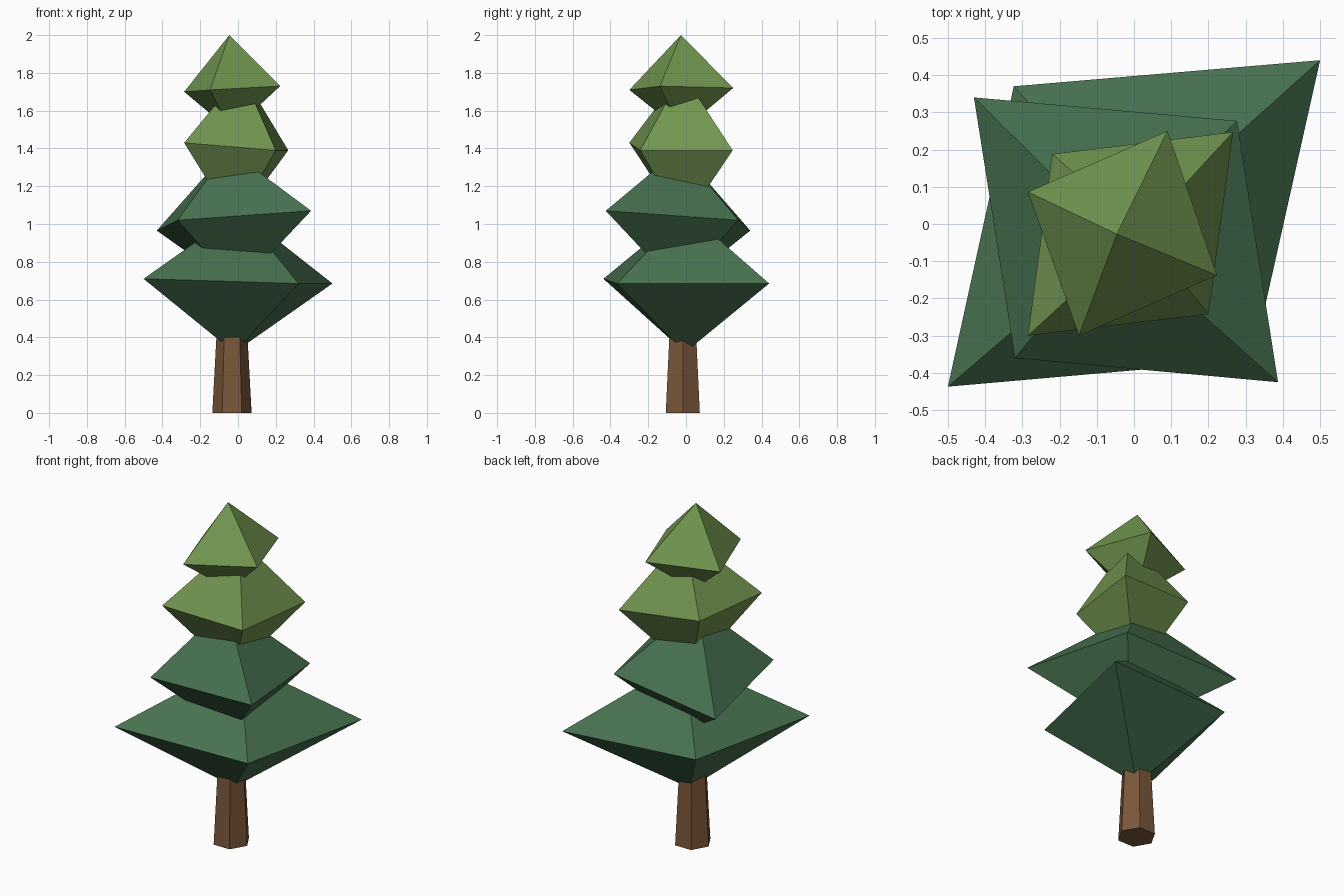
import bpy, bmesh, math

if "Cube" in bpy.data.objects:
    bpy.data.objects.remove(bpy.data.objects["Cube"])


def material(name, rgb):
    m = bpy.data.materials.new(name)
    m.diffuse_color = (*rgb, 1.0)
    m.use_nodes = True
    m.node_tree.nodes["Principled BSDF"].inputs["Base Color"].default_value = m.diffuse_color
    return m


BARK = material("bark_brown", (0.195, 0.095, 0.042))
DARK = material("dark_green", (0.064, 0.165, 0.079))
LIGHT = material("light_green", (0.168, 0.305, 0.080))


def add_object(name, bm, mat):
    bmesh.ops.recalc_face_normals(bm, faces=bm.faces[:])
    mesh = bpy.data.meshes.new(name)
    bm.to_mesh(mesh)
    bm.free()
    mesh.materials.append(mat)
    obj = bpy.data.objects.new(name, mesh)
    bpy.context.collection.objects.link(obj)
    return obj


def foliage_tier(name, mat, bottom, corners, top):
    """Double pyramid: four uneven corners joined to a lower and an upper point."""
    bm = bmesh.new()
    low, high = bm.verts.new(bottom), bm.verts.new(top)
    ring = [bm.verts.new(c) for c in corners]
    for i, v in enumerate(ring):
        w = ring[(i + 1) % len(ring)]
        bm.faces.new((v, w, high))
        bm.faces.new((w, v, low))
    return add_object(name, bm, mat)


def tapered_trunk(name, mat, centre, sides, r_bottom, r_top, height):
    bm = bmesh.new()
    rings = []
    for r, z in ((r_bottom, 0.0), (r_top, height)):
        rings.append([bm.verts.new((centre[0] + r * math.cos(math.tau * i / sides),
                                    centre[1] + r * math.sin(math.tau * i / sides), z))
                      for i in range(sides)])
    for i in range(sides):
        j = (i + 1) % sides
        bm.faces.new((rings[0][i], rings[0][j], rings[1][j], rings[1][i]))
    for r in rings:
        bm.faces.new(r)
    return add_object(name, bm, mat)


# Six-sided trunk, its top hidden in the lowest tier
tapered_trunk("trunk", BARK, (-0.032, -0.017), 6, 0.104, 0.077, 0.5)

# Foliage tiers, from the ground up (corners counter-clockwise from front left)
foliage_tier("foliage_bottom", DARK, (-0.02, -0.005, 0.32),
             [(-0.50, -0.437, 0.71), (0.32, -0.365, 0.685),
              (0.50, 0.44, 0.685), (-0.323, 0.37, 0.71)],
             (0.01, 0.0, 1.07))
foliage_tier("foliage_lower_middle", DARK, (0.0, -0.04, 0.66),
             [(-0.32, -0.36, 1.02), (0.387, -0.425, 1.07),
              (0.277, 0.277, 1.02), (-0.43, 0.34, 0.965)],
             (-0.05, -0.035, 1.395))
foliage_tier("foliage_upper_middle", LIGHT, (-0.02, -0.015, 1.0),
             [(-0.285, -0.30, 1.43), (0.20, -0.242, 1.39),
              (0.266, 0.247, 1.39), (-0.22, 0.188, 1.43)],
             (0.02, -0.02, 1.80))
foliage_tier("foliage_top", LIGHT, (-0.035, -0.025, 1.49),
             [(-0.148, -0.30, 1.71), (0.223, -0.138, 1.73),
              (0.09, 0.25, 1.72), (-0.285, 0.086, 1.70)],
             (-0.046, -0.027, 2.0))
